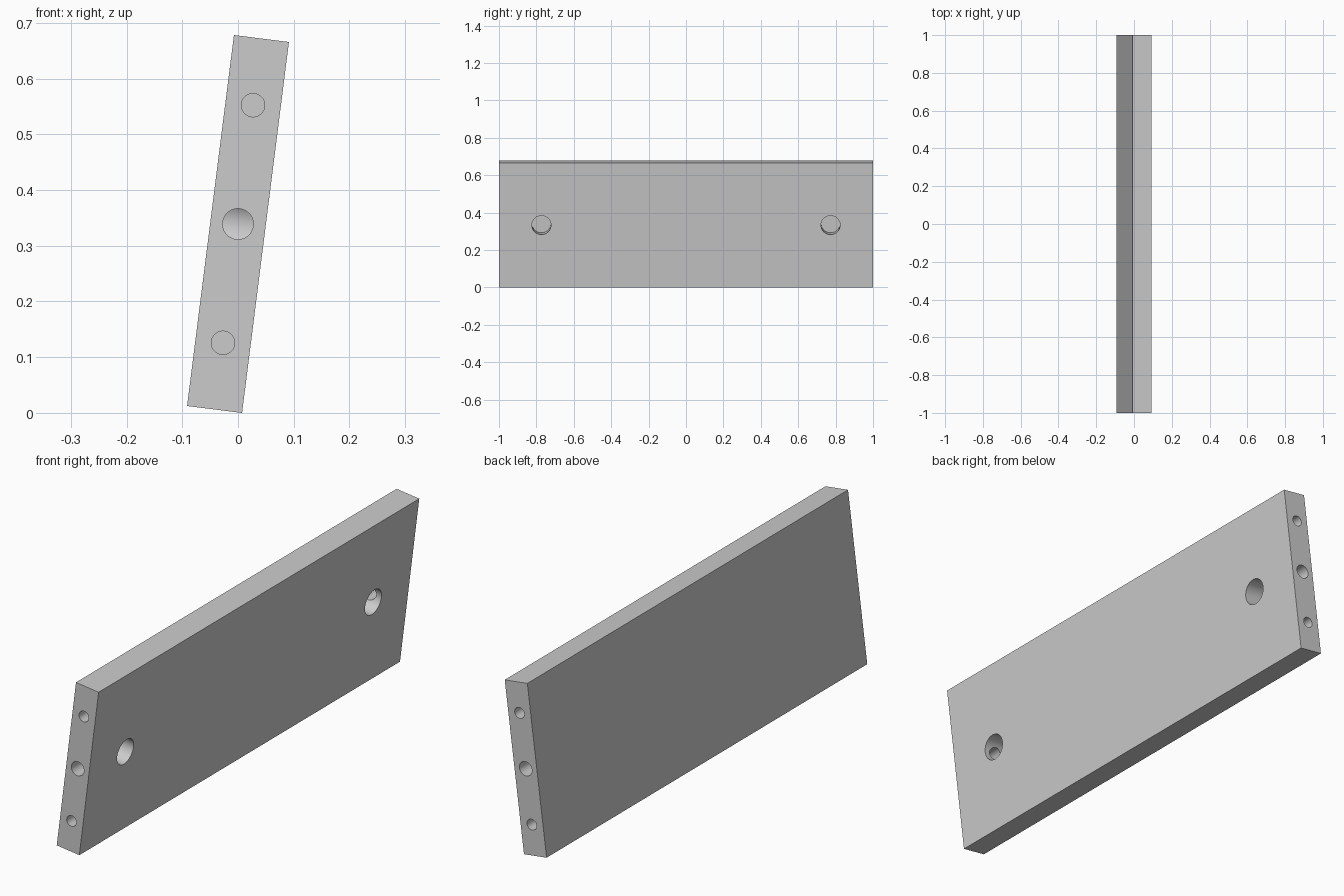
import bpy
from math import radians, pi
from mathutils import Matrix

if "Cube" in bpy.data.objects:
    bpy.data.objects.remove(bpy.data.objects["Cube"])

THICK, HEIGHT, LENGTH = 0.0995, 0.671, 2.0
TILT = Matrix.Translation((0, 0, 0.339)) @ Matrix.Rotation(radians(7.2), 4, 'Y')

# Leaning board
bpy.ops.mesh.primitive_cube_add(size=1)
board = bpy.context.object
board.name = "board"
board.data.transform(Matrix.Diagonal((THICK, LENGTH, HEIGHT, 1)))


def drill(name, radius, depth, loc, rot):
    """Cut a round hole centred on loc, in the board's own space."""
    bpy.ops.mesh.primitive_cylinder_add(vertices=64, radius=radius, depth=depth,
                                        location=loc, rotation=rot)
    cutter = bpy.context.object
    cutter.name = name
    mod = board.modifiers.new(name, 'BOOLEAN')
    mod.operation = 'DIFFERENCE'
    mod.solver = 'EXACT'
    mod.object = cutter
    bpy.context.view_layer.objects.active = board
    bpy.ops.object.modifier_apply(modifier=name)
    bpy.data.objects.remove(cutter, do_unlink=True)


for s in (-1, 1):
    # Blind fastener hole in the right face
    drill("face_hole", 0.051, 0.16, (THICK / 2, s * 0.773, 0), (0, pi / 2, 0))
    # Bolt channel from the end into the face hole
    drill("bolt_hole", 0.0275, 0.32, (0, s * 0.935, 0), (pi / 2, 0, 0))
    # Dowel holes in the end
    for h in (-0.215, 0.215):
        drill("dowel_hole", 0.021, 0.30, (0, s * LENGTH / 2, h), (pi / 2, 0, 0))

# Lean the finished board and smooth the hole walls
board.data.transform(TILT)
bpy.ops.object.select_all(action='DESELECT')
board.select_set(True)
bpy.context.view_layer.objects.active = board
bpy.ops.object.shade_smooth_by_angle(angle=radians(30))
